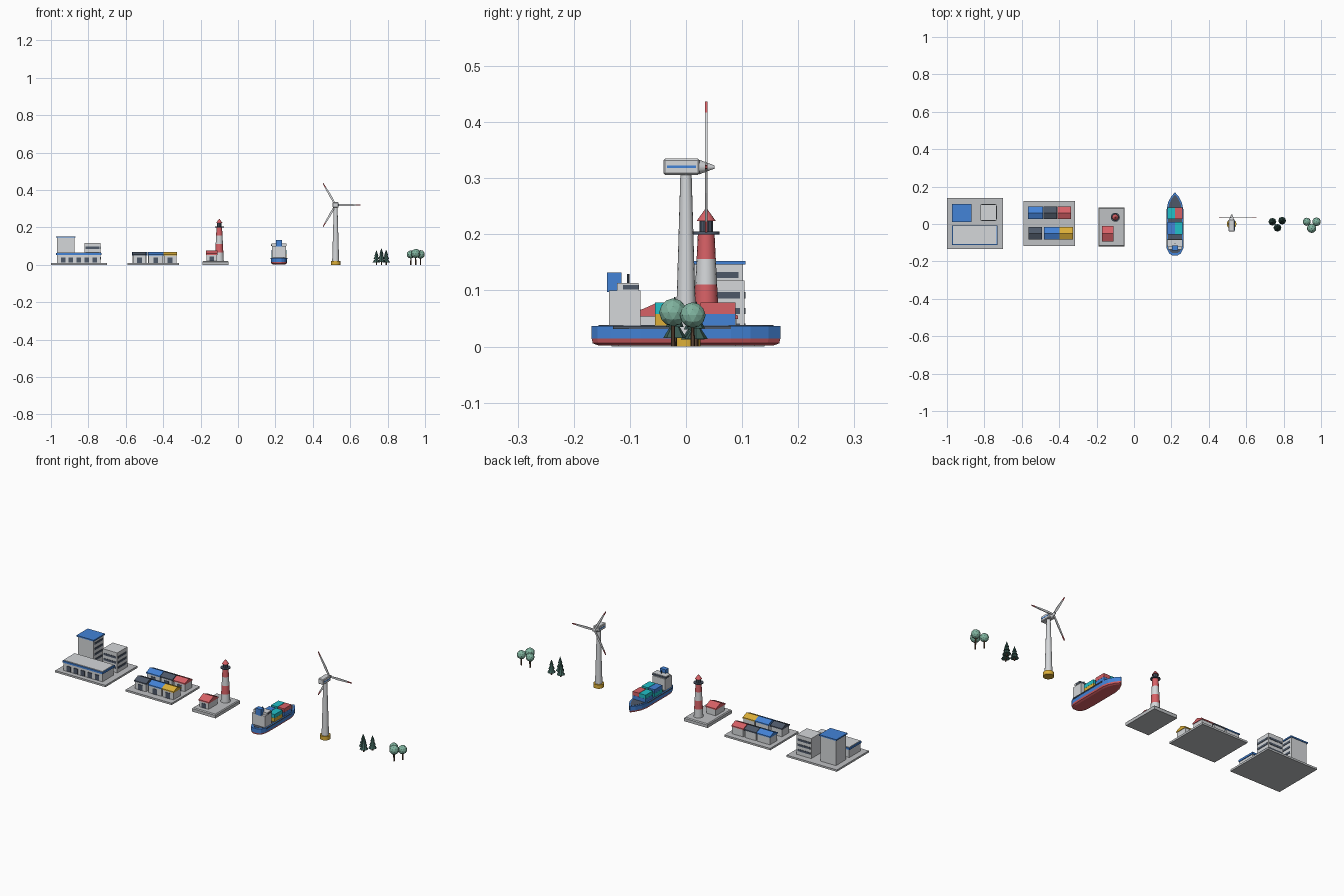
import bpy, bmesh, math
from mathutils import Matrix, Vector

cube = bpy.data.objects.get("Cube")
if cube:
    bpy.data.objects.remove(cube, do_unlink=True)


def paint(name, *rgb):
    lin = tuple(c ** 2.2 for c in rgb) + (1,)
    m = bpy.data.materials.new(name)
    m.use_nodes = True
    m.diffuse_color = lin
    m.node_tree.nodes["Principled BSDF"].inputs["Base Color"].default_value = lin
    return m


white = paint("light grey", .83, .84, .85)
paving = paint("paving grey", .74, .75, .76)
slate = paint("slate", .31, .35, .41)
blue = paint("blue", .27, .51, .84)
red = paint("red", .84, .38, .40)
yellow = paint("yellow", .86, .68, .23)
teal = paint("teal", .15, .75, .78)
leaf = paint("leaf green", .50, .70, .62)
pine = paint("pine green", .25, .38, .35)
bark = paint("bark brown", .36, .28, .22)


def finish(name, bm, *mats):
    bmesh.ops.recalc_face_normals(bm, faces=bm.faces)
    me = bpy.data.meshes.new(name)
    bm.to_mesh(me)
    bm.free()
    for m in mats:
        me.materials.append(m)
    ob = bpy.data.objects.new(name, me)
    bpy.context.collection.objects.link(ob)
    return ob


def box(name, mat, x, y, z):
    """Box from (low, high) pairs."""
    bm = bmesh.new()
    bmesh.ops.create_cube(bm, size=1)
    for v in bm.verts:
        v.co = [r[0] if c < 0 else r[1] for c, r in zip(v.co, (x, y, z))]
    return finish(name, bm, mat)


def cone(name, mat, x, y, z, r1, r2, sides=16, axis_y=False):
    """Upright cone or cylinder between two heights; axis_y lays it along y."""
    bm = bmesh.new()
    h = z[1] - z[0]
    bmesh.ops.create_cone(bm, cap_ends=True, segments=sides, radius1=r1, radius2=r2, depth=h)
    ob = finish(name, bm, mat)
    ob.location = (x, y, (z[0] + z[1]) / 2)
    if axis_y:
        ob.rotation_euler.x = -math.pi / 2
    if sides >= 12:
        for p in ob.data.polygons:
            p.use_smooth = len(p.vertices) == 4
    return ob


def loft(name, rings, *mats):
    """Skin a list of equal closed rings and cap both ends."""
    bm = bmesh.new()
    loops = [[bm.verts.new(p) for p in r] for r in rings]
    n = len(loops[0])
    for i, (a, b) in enumerate(zip(loops, loops[1:])):
        for k in range(n):
            f = bm.faces.new((a[k], a[(k + 1) % n], b[(k + 1) % n], b[k]))
            f.material_index = min(i // 2, len(mats) - 1)
    bm.faces.new(loops[0])
    bm.faces.new(loops[-1]).material_index = len(mats) - 1
    return finish(name, bm, *mats)


def house(name, roof, x, y, z, eave, ridge):
    """Grey walls under a gable roof with its ridge along x."""
    box(name + "_walls", white, x, y, (z, eave))
    o, mid = .003, (y[0] + y[1]) / 2
    section = [(y[0] - o, eave - .003), (y[1] + o, eave - .003), (y[1] + o, eave + .003),
               (mid, ridge), (y[0] - o, eave + .003)]
    loft(name + "_roof", [[(px, py, pz) for py, pz in section] for px in (x[0] - o, x[1] + o)], roof)
    c = (x[0] + x[1]) / 2
    box(name + "_door", slate, (c - .013, c + .013), (y[0] - .002, y[0] + .002), (z, eave - .012))


def wall_strips(name, heights, x, y, sides):
    """Thin window bands on chosen sides of a block."""
    for i, z in enumerate(heights):
        band = (z, z + .011)
        if "front" in sides:
            box(f"{name}_front_windows_{i}", slate, (x[0] + .006, x[1] - .006), (y[0] - .002, y[0] + .002), band)
        if "back" in sides:
            box(f"{name}_back_windows_{i}", slate, (x[0] + .006, x[1] - .006), (y[1] - .002, y[1] + .002), band)
        if "left" in sides:
            box(f"{name}_left_windows_{i}", slate, (x[1] - .002, x[1] + .002), (y[0] + .008, y[1] - .008), band)


# Terminal building
box("terminal_paving", paving, (-1, -.70), (-.133, .14), (0, .01))
box("terminal_hall", white, (-.968, -.735), (-.108, -.012), (.01, .066))
box("terminal_hall_trim", blue, (-.972, -.731), (-.112, -.008), (.053, .063))
for i in range(5):
    c = -.935 + i * .042
    box(f"terminal_hall_window_{i}", slate, (c - .012, c + .012), (-.111, -.107), (.012, .04))
tower_x, tower_y = (-.968, -.875), (.015, .102)
box("terminal_tower", white, tower_x, tower_y, (.01, .146))
box("terminal_tower_roof", blue, (-.973, -.87), (.01, .106), (.146, .153))
wall_strips("terminal_tower", (.035, .064, .093, .122), tower_x, tower_y, ("left",))
office_x, office_y = (-.822, -.735), (.018, .104)
box("terminal_office", white, office_x, office_y, (.01, .118))
wall_strips("terminal_office", (.03, .058, .086), office_x, office_y, ("front", "back", "left"))

# Storage yard
box("yard_paving", paving, (-.59, -.315), (-.117, .123), (0, .01))
for row, y, spots in (("back", (.03, .09), ((-.527, blue), (-.448, slate), (-.372, red))),
                      ("front", (-.08, -.02), ((-.527, slate), (-.44, blue), (-.363, yellow)))):
    for i, (c, roof) in enumerate(spots):
        w = .038 if roof is blue else .033
        house(f"{row}_shed_{i}", roof, (c - w, c + w), y, .01, .052, .069)

# Lighthouse on its plinth
loft("lighthouse_plinth", [[(-.12 + sx * (.07 - t), -.016 + sy * (.104 - t), z)
                            for sx, sy in ((-1, -1), (1, -1), (1, 1), (-1, 1))]
                           for z, t in ((0, 0), (.016, 0), (.021, .004))], paving)
house("keeper_house", red, (-.168, -.112), (-.09, -.014), .02, .057, .078)
lx, ly = -.10, .036
for i in range(4):
    z0, z1 = .02 + .0455 * i, .0655 + .0455 * i
    cone(f"lighthouse_band_{i}", red if i % 2 else white, lx, ly, (z0, z1), .024 - .0023 * i, .0217 - .0023 * i)
cone("lighthouse_gallery", slate, lx, ly, (.2, .205), .024, .024)
cone("lighthouse_lantern", slate, lx, ly, (.205, .225), .012, .012, 10)
cone("lighthouse_roof", red, lx, ly, (.224, .245), .017, .002)

# Cargo ship, bow towards the back
sx = .219
half = [(.014, -.168), (.03, -.158), (.041, -.135), (.043, -.08), (.043, .08),
        (.036, .115), (.02, .147), (.001, .168)]
outline = half + [(-x, y) for x, y in reversed(half)]


def ring(z, w, l):
    return [(sx + x * w, y * l, z) for x, y in outline]


loft("ship_hull", [ring(.002, .72, .93), ring(.006, .93, .99), ring(.014, 1, 1),
                   ring(.037, 1.02, 1)], red, blue)
loft("ship_deck", [ring(.036, .85, .93), ring(.0385, .85, .93)], slate)
for side in (-1, 1):
    e = sx + side * .0435
    box(f"ship_fender_{'left' if side > 0 else 'right'}", slate, (e - .002, e + .002), (-.13, .08), (.031, .037))
for row, y, colours in (("fore", (.026, .088), ((blue, teal), (blue, red))),
                        ("aft", (-.055, .011), ((teal, blue), (yellow, teal)))):
    for col, stack in enumerate(colours):
        for tier, m in enumerate(stack):
            x0 = sx - .039 + col * .04
            z0 = .038 + tier * .0205
            box(f"{row}_container_{col}_{tier}", m, (x0, x0 + .038), y, (z0, z0 + .02))
box("ship_cabin", white, (sx - .038, sx + .038), (-.137, -.081), (.038, .1))
box("ship_bridge", white, (sx - .04, sx + .04), (-.123, -.085), (.1, .113))
box("ship_bridge_windows", slate, (sx - .0415, sx + .0415), (-.112, -.0835), (.102, .11))
box("ship_funnel", blue, (sx - .017, sx + .017), (-.141, -.115), (.097, .132))
cone("ship_mast", slate, sx, -.103, (.113, .129), .0025, .0025, 8)

# Wind turbine with its rotor at the back
tx, hub_z = .522, .32
cone("turbine_base", yellow, tx, 0, (0, .021), .026, .026)
cone("turbine_tower", white, tx, 0, (.021, .308), .0185, .010)
nacelle = box("turbine_nacelle", white, (tx - .016, tx + .016), (-.04, .024), (.306, .335))
bevel = nacelle.modifiers.new("Bevel", "BEVEL")
bevel.width = .003
box("turbine_stripe", blue, (tx - .0168, tx + .0168), (-.034, .018), (.318, .323))
hub = cone("turbine_hub", white, tx, .037, (hub_z - .0135, hub_z + .0135), .013, .003, 12, True)
for i in range(3):
    spin = Matrix.Translation((tx, .036, hub_z)) @ Matrix.Rotation(i * math.tau / 3, 4, "Y")
    rings = [[spin @ Vector((r, a * .002, b * w)) for a, b in ((-1, -1), (1, -1), (1, 1), (-1, 1))]
             for r, w in ((.004, .004), (.05, .006), (.11, .0035), (.134, .002))]
    loft(f"turbine_blade_{i}", rings, white, red)

# Pine trees
for i, (x, y, h) in enumerate(((.74, .012, .076), (.767, -.02, .088), (.792, .018, .08))):
    cone(f"pine_trunk_{i}", bark, x, y, (0, .02), .004, .004, 6)
    for t in range(3):
        z0 = h * (.17 + .23 * t)
        cone(f"pine_tier_{i}_{t}", pine, x, y, (z0, z0 + h * .37), .021 - .005 * t, .001, 8)

# Round trees
for i, (x, y, z, r) in enumerate(((.924, .012, .05, .022), (.976, .012, .05, .023), (.95, -.023, .055, .025))):
    cone(f"round_trunk_{i}", bark, x, y, (0, z), .004, .003, 6)
    bm = bmesh.new()
    bmesh.ops.create_icosphere(bm, subdivisions=2, radius=r)
    crown = finish(f"round_crown_{i}", bm, leaf)
    crown.location = (x, y, z + .006)
